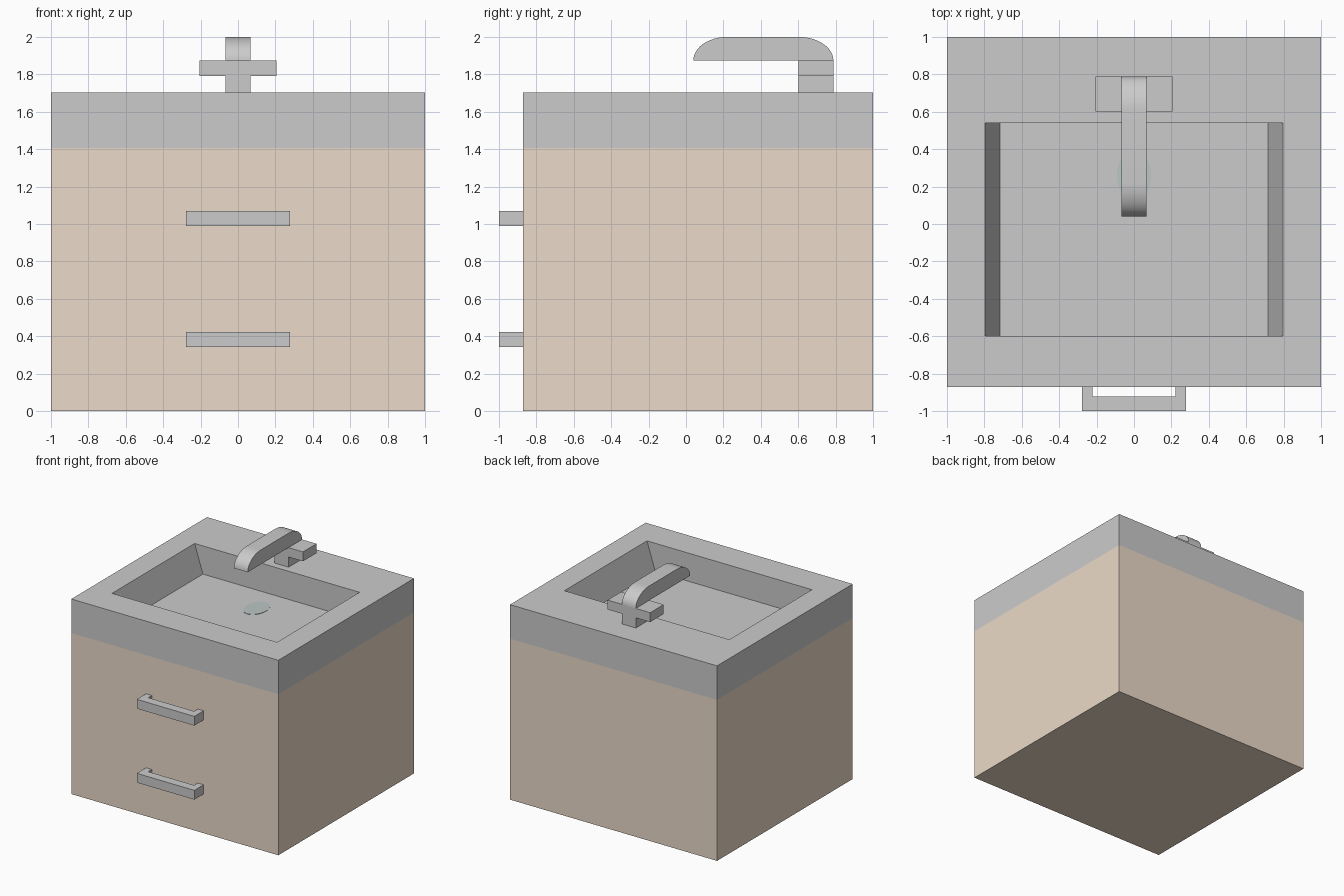
import bpy
import math

if "Cube" in bpy.data.objects:
    bpy.data.objects.remove(bpy.data.objects["Cube"])


def material(name, rgb):
    m = bpy.data.materials.new(name)
    m.diffuse_color = (*rgb, 1.0)
    m.use_nodes = True
    m.node_tree.nodes["Principled BSDF"].inputs["Base Color"].default_value = m.diffuse_color
    return m


def loft(name, loops, cap_start=True, cap_end=True, mat=None):
    """Join equal-length anticlockwise loops with quads, optionally capped."""
    n = len(loops[0])
    verts = [p for loop in loops for p in loop]
    faces = []
    for k in range(len(loops) - 1):
        a, b = k * n, (k + 1) * n
        for i in range(n):
            j = (i + 1) % n
            faces.append((a + i, a + j, b + j, b + i))
    if cap_start:
        faces.append(tuple(reversed(range(n))))
    if cap_end:
        faces.append(tuple(range(len(verts) - n, len(verts))))
    mesh = bpy.data.meshes.new(name)
    mesh.from_pydata(verts, [], faces)
    mesh.update()
    obj = bpy.data.objects.new(name, mesh)
    bpy.context.collection.objects.link(obj)
    if mat:
        mesh.materials.append(mat)
    return obj


def rect(half_x, y0, y1, z):
    return [(-half_x, y0, z), (half_x, y0, z), (half_x, y1, z), (-half_x, y1, z)]


def box(name, half_x, y0, y1, z0, z1, mat=None):
    return loft(name, [rect(half_x, y0, y1, z0), rect(half_x, y0, y1, z1)], mat=mat)


wood = material("wood", (0.83, 0.70, 0.58))
metal = material("light_metal", (0.84, 0.86, 0.85))
drain_mat = material("drain_metal", (0.50, 0.57, 0.56))

FRONT, BACK, SEAM, TOP = -0.872, 1.0, 1.406, 1.703
FLOOR = 1.457

# Cabinet, open where the counter closes it
loft("cabinet", [rect(1, FRONT, BACK, 0), rect(1, FRONT, BACK, SEAM)],
     cap_end=False, mat=wood)

# Counter with recessed basin: side walls slope, front and back are upright
loft("counter_basin", [rect(1, FRONT, BACK, SEAM), rect(1, FRONT, BACK, TOP),
                       rect(0.797, -0.6, 0.54, TOP), rect(0.717, -0.6, 0.54, FLOOR)],
     cap_start=False)

# Oval drain
oval = [(0.092 * math.cos(t), 0.26 + 0.132 * math.sin(t))
        for t in (2 * math.pi * i / 32 for i in range(32))]
loft("drain", [[(x, y, z) for x, y in oval] for z in (FLOOR - 0.01, FLOOR + 0.003)],
     mat=drain_mat)

# Drawer handles: U-shaped profile extruded upward
u_shape = [(-0.278, FRONT), (-0.278, -1), (0.278, -1), (0.278, FRONT),
           (0.222, FRONT), (0.222, -0.922), (-0.222, -0.922), (-0.222, FRONT)]
for label, z in (("lower", 0.342), ("upper", 0.988)):
    loft(label + "_handle", [[(x, y, h) for x, y in u_shape] for h in (z, z + 0.081)])

# Tap post and cross bar
box("tap_post", 0.067, 0.602, 0.788, TOP, 1.792, metal)
box("tap_cross_bar", 0.206, 0.602, 0.788, 1.792, 1.874, metal)


# Spout: flat underside, top rounded at both ends
def arc(cy, ry, start, end, n=12):
    return [(cy + ry * math.cos(math.radians(start + (end - start) * i / n)),
             1.874 + 0.126 * math.sin(math.radians(start + (end - start) * i / n)))
            for i in range(n + 1)]


profile = arc(0.603, 0.185, 0, 90) + arc(0.22, 0.181, 90, 180)
spout = loft("tap_spout", [[(x, y, z) for y, z in profile] for x in (-0.067, 0.067)],
             mat=metal)
bpy.context.view_layer.objects.active = spout
spout.select_set(True)
bpy.ops.object.shade_smooth_by_angle(angle=math.radians(35))
